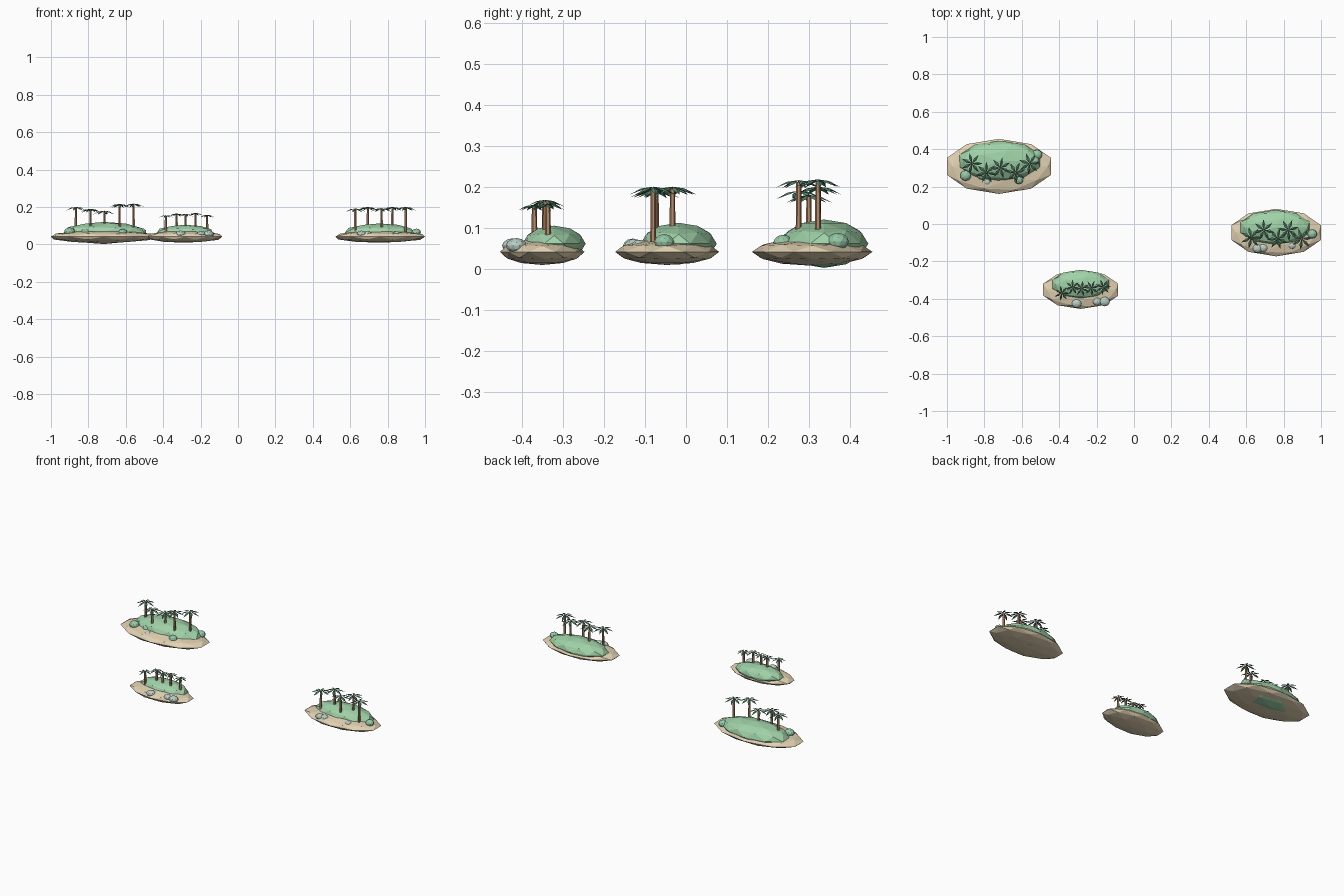
import bpy, bmesh, math
from mathutils import Matrix, Vector

if "Cube" in bpy.data.objects:
    bpy.data.objects.remove(bpy.data.objects["Cube"])


def srgb(r, g, b):
    return [((c / 255 + 0.055) / 1.055) ** 2.4 if c > 10 else c / 3295 for c in (r, g, b)] + [1]


def material(name, r, g, b):
    m = bpy.data.materials.new(name)
    m.diffuse_color = srgb(r, g, b)
    m.use_nodes = True
    m.node_tree.nodes["Principled BSDF"].inputs["Base Color"].default_value = m.diffuse_color
    return m


SAND = material("sand", 226, 210, 178)
GRASS = material("grass green", 160, 210, 168)
BUSH = material("bush green", 150, 202, 168)
ROCK = material("rock grey", 186, 208, 198)
BARK = material("bark brown", 184, 140, 106)
LEAF = material("palm green", 90, 136, 110)


def finish(bm, name, mat):
    me = bpy.data.meshes.new(name)
    bm.to_mesh(me)
    bm.free()
    me.materials.append(mat)
    ob = bpy.data.objects.new(name, me)
    bpy.context.collection.objects.link(ob)
    return ob


def blob(name, mat, centre, radii):
    """Low-poly squashed ball."""
    bm = bmesh.new()
    bmesh.ops.create_icosphere(
        bm, subdivisions=2, radius=1,
        matrix=Matrix.Translation(centre) @ Matrix.Diagonal((*radii, 1)))
    return finish(bm, name, mat)


def trunk(name, x, y, top):
    z0 = 0.065
    bm = bmesh.new()
    bmesh.ops.create_cone(
        bm, cap_ends=True, segments=6, radius1=0.0075, radius2=0.0062,
        depth=top - z0, matrix=Matrix.Translation((x, y, (top + z0) / 2)))
    return finish(bm, name, BARK)


def crown(name, x, y, top, length, turn):
    """Seven drooping diamond leaves, each a thin sheet with a ridge."""
    bm = bmesh.new()
    for i in range(7):
        m = Matrix.Translation((x, y, top)) @ Matrix.Rotation(turn + i * math.tau / 7, 4, 'Z')
        pts = [(0, 0, 0), (0.5, -0.15, -0.14), (1, 0, -0.33), (0.5, 0.15, -0.14), (0.5, 0, -0.07)]
        root, right, tip, left, ridge = [bm.verts.new(m @ (Vector(p) * length)) for p in pts]
        for f in ((root, right, ridge), (right, tip, ridge),
                  (tip, left, ridge), (left, root, ridge)):
            bm.faces.new(f)
    return finish(bm, name, LEAF)


# each island: sand and hill (centre, radii), palms (x, y, top), leaf length,
# bushes and rocks (x, y, radius)
ISLANDS = {
    "large": dict(
        sand=((-0.722, 0.308, 0.041), (0.293, 0.147, 0.034)),
        hill=((-0.717, 0.337, 0.061), (0.226, 0.108, 0.059)),
        leaf=0.058,
        palms=[(-0.867, 0.323, 0.2), (-0.788, 0.275, 0.19), (-0.714, 0.3, 0.18),
               (-0.633, 0.275, 0.216), (-0.558, 0.322, 0.218)],
        bushes=[(-0.9, 0.259, 0.03), (-0.815, 0.262, 0.026),
                (-0.518, 0.371, 0.028), (-0.616, 0.237, 0.025)],
        rocks=[(-0.785, 0.227, 0.02)]),
    "medium": dict(
        sand=((0.76, -0.046, 0.041), (0.252, 0.127, 0.032)),
        hill=((0.755, -0.018, 0.061), (0.194, 0.093, 0.051)),
        leaf=0.059,
        palms=[(0.627, -0.073, 0.192), (0.694, -0.033, 0.2), (0.768, -0.079, 0.194),
               (0.825, -0.033, 0.2), (0.897, -0.08, 0.2)],
        bushes=[(0.953, -0.053, 0.026)],
        rocks=[(0.66, -0.13, 0.024), (0.69, -0.127, 0.023), (0.845, -0.114, 0.02)]),
    "small": dict(
        sand=((-0.285, -0.351, 0.041), (0.211, 0.103, 0.032)),
        hill=((-0.285, -0.322, 0.061), (0.158, 0.077, 0.044)),
        leaf=0.042,
        palms=[(-0.386, -0.37, 0.156), (-0.328, -0.338, 0.165), (-0.28, -0.345, 0.163),
               (-0.227, -0.343, 0.168), (-0.165, -0.337, 0.158)],
        bushes=[],
        rocks=[(-0.307, -0.424, 0.025), (-0.198, -0.414, 0.022), (-0.157, -0.414, 0.026)]),
}

for size, isle in ISLANDS.items():
    # beach and grassy hill
    blob(f"{size}_island_sand", SAND, *isle["sand"])
    blob(f"{size}_island_hill", GRASS, *isle["hill"])
    # palms
    for i, (x, y, top) in enumerate(isle["palms"]):
        trunk(f"{size}_palm_trunk_{i + 1}", x, y, top - 0.004)
        crown(f"{size}_palm_crown_{i + 1}", x, y, top, isle["leaf"], i * 0.7)
    # bushes and rocks
    for i, (x, y, r) in enumerate(isle["bushes"]):
        blob(f"{size}_bush_{i + 1}", BUSH, (x, y, 0.044 + 0.8 * r), (r, r * 0.95, r * 0.75))
    for i, (x, y, r) in enumerate(isle["rocks"]):
        blob(f"{size}_rock_{i + 1}", ROCK, (x, y, 0.056), (r * 1.1, r, r * 0.72))
